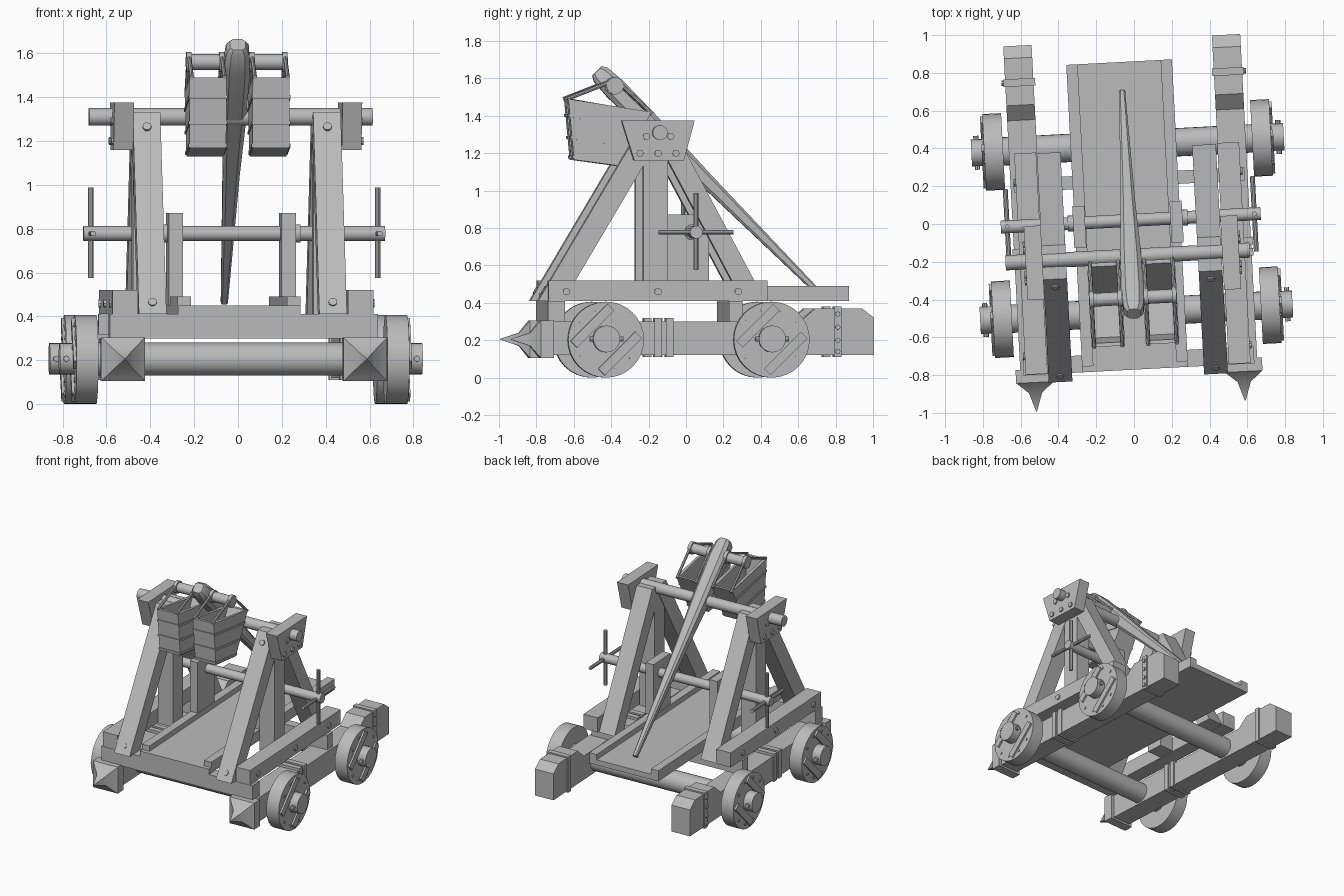
import bpy, bmesh, math
from mathutils import Vector, Matrix

old = bpy.data.objects.get("Cube")
if old:
    bpy.data.objects.remove(old)

wood = bpy.data.materials.new("plain grey")
wood.use_nodes = True
wood.diffuse_color = (0.5, 0.5, 0.5, 1)
wood.node_tree.nodes["Principled BSDF"].inputs["Base Color"].default_value = wood.diffuse_color

# The whole engine stands slightly turned
TURN = Matrix.Rotation(math.radians(3), 4, 'Z')
SIDES = {"right": -1, "left": 1}


def loft(name, rings):
    """Skin a list of equal point rings and cap both ends."""
    bm = bmesh.new()
    rows = [[bm.verts.new(TURN @ Vector(p)) for p in ring] for ring in rings]
    n = len(rows[0])
    for a, b in zip(rows, rows[1:]):
        for i in range(n):
            j = (i + 1) % n
            bm.faces.new((a[i], a[j], b[j], b[i]))
    bm.faces.new(rows[0][::-1])
    bm.faces.new(rows[-1])
    bmesh.ops.recalc_face_normals(bm, faces=bm.faces)
    mesh = bpy.data.meshes.new(name)
    bm.to_mesh(mesh)
    bm.free()
    mesh.materials.append(wood)
    mesh.shade_smooth()
    mesh.set_sharp_from_angle(angle=math.radians(32))
    obj = bpy.data.objects.new(name, mesh)
    bpy.context.collection.objects.link(obj)
    return obj


def prism(name, x, half, profile):
    """Extrude a side (y, z) profile across x."""
    return loft(name, [[(x + s * half, y, z) for y, z in profile] for s in (-1, 1)])


def box(name, x, half, y0, y1, z0, z1):
    return prism(name, x, half, [(y0, z0), (y1, z0), (y1, z1), (y0, z1)])


def rod(name, p, q, r, sides=16):
    p, q = Vector(p), Vector(q)
    rot = (q - p).to_track_quat('Z', 'Y')
    ring = [rot @ Vector((r * math.cos(math.tau * i / sides), r * math.sin(math.tau * i / sides), 0))
            for i in range(sides)]
    return loft(name, [[c + v for v in ring] for c in (p, q)])


def square(x, y, z, h):
    return [(x - h, y, z - h), (x + h, y, z - h), (x + h, y, z + h), (x - h, y, z + h)]


# Chassis beams with spikes, raised tails and straps
for side, s in SIDES.items():
    x = -0.014 + s * 0.553
    prism(side + "_chassis_beam", x, 0.075,
          [(-0.78, 0.12), (0.975, 0.12), (0.975, 0.32), (0.91, 0.37), (0.66, 0.37), (0.58, 0.30), (-0.78, 0.30)])
    loft(side + "_ram_spike", [square(x, y, 0.205, h) for y, h in
                               [(-0.74, 0.1), (-0.81, 0.1), (-0.865, 0.035), (-0.965, 0.002)]])
    for y, top in [(-0.18, 0.32), (-0.12, 0.32), (0.78, 0.38)]:
        box(side + "_beam_strap", x, 0.084, y - 0.02, y + 0.02, 0.11, top)
    for z in (0.14, 0.2, 0.27, 0.34):
        rod(side + "_strap_bolt", (x + s * 0.08, 0.78, z), (x + s * 0.095, 0.78, z), 0.014, 8)

# Wheels and axles
for end, y in [("front", -0.467), ("rear", 0.42)]:
    rod(end + "_axle", (-0.72, y, 0.205), (0.70, y, 0.205), 0.075, 24)
    for side, s in SIDES.items():
        x = -0.012 + s * 0.71
        label = end + "_" + side
        rod(label + "_wheel", (x - s * 0.05, y, 0.203), (x + s * 0.05, y, 0.203), 0.203, 32)
        rod(label + "_hub", (x, y, 0.207), (x + s * 0.118, y, 0.207), 0.072, 20)
        rod(label + "_hub_pin", (x + s * 0.09, y - 0.09, 0.207), (x + s * 0.09, y + 0.09, 0.207), 0.014, 8)
        # Slanted battens across the wheel planks
        for k in (-1, 1):
            corners = [(u, k * 0.105 + v) for u, v in [(-0.14, -0.025), (0.14, -0.025), (0.14, 0.025), (-0.14, 0.025)]]
            turned = [(y + (u - v) * 0.707, 0.203 + (u + v) * 0.707) for u, v in corners]
            prism(label + "_wheel_batten", x + s * 0.055, 0.008, turned)
        for i in range(10):
            a = math.tau * i / 10
            by, bz = y + 0.165 * math.cos(a), 0.203 + 0.165 * math.sin(a)
            rod(label + "_wheel_bolt", (x, by, bz), (x + s * 0.056, by, bz), 0.01, 6)

# Cross beams, deck and curbs
box("front_cross_beam", -0.014, 0.612, -0.77, -0.68, 0.30, 0.41)
box("rear_cross_beam", -0.014, 0.612, 0.20, 0.27, 0.30, 0.41)
box("deck", -0.034, 0.28, -0.77, 0.86, 0.41, 0.45)
for side, s in SIDES.items():
    box(side + "_deck_curb", -0.034 + s * 0.25, 0.03, -0.74, 0.86, 0.41, 0.49)

# Side rails and trestles
for side, s in SIDES.items():
    x = -0.018 + s * 0.538
    box(side + "_rail", x, 0.058, -0.767, 0.405, 0.41, 0.52)
    for y in (-0.67, -0.18, 0.25):
        rod(side + "_rail_bolt", (x, y, 0.46), (x + s * 0.068, y, 0.46), 0.02, 10)

    leg = -0.02 + s * 0.412
    prism(side + "_front_leg", leg, 0.063, [(-0.815, 0.41), (-0.68, 0.41), (-0.135, 1.33), (-0.27, 1.33)])
    prism(side + "_rear_leg", leg, 0.063, [(0.28, 0.41), (0.40, 0.41), (-0.09, 1.33), (-0.21, 1.33)])
    box(side + "_post", leg, 0.06, -0.25, -0.12, 0.41, 1.3)
    for y, z in [(-0.775, 0.46), (-0.305, 1.26)]:
        rod(side + "_leg_bolt", (leg, y + 0.03, z - 0.018), (leg, y - 0.014, z + 0.008), 0.02, 10)

    cap = -0.018 + s * 0.521
    prism(side + "_bearing_block", cap, 0.045, [(-0.305, 1.16), (-0.04, 1.16), (0.018, 1.375), (-0.373, 1.375)])
    for y, z in [(-0.24, 1.29), (-0.11, 1.29), (-0.275, 1.2), (-0.178, 1.2), (-0.082, 1.2)]:
        rod(side + "_block_bolt", (cap, y, z), (cap + s * 0.055, y, z), 0.019, 10)

# Pivot shaft and throwing arm
rod("pivot_shaft", (-0.69, -0.17, 1.31), (0.605, -0.17, 1.31), 0.04, 20)
AX = -0.026
arm = []
for y, h in [(-0.475, 0.035), (-0.455, 0.052), (-0.38, 0.06), (-0.15, 0.054), (0.1, 0.039), (0.7, 0.016)]:
    outline = [(-1, -0.6), (-0.6, -1), (0.6, -1), (1, -0.6), (1, 0.6), (0.6, 1), (-0.6, 1), (-1, 0.6)]
    arm.append([(AX + u * h, y + v * h * 0.707, 1.165 - y + v * h * 0.707) for u, v in outline])
loft("throwing_arm", arm)

# Twin weight buckets hung from the arm head
rod("bucket_shaft", (AX - 0.225, -0.39, 1.56), (AX + 0.225, -0.39, 1.56), 0.036, 16)


def bucket_shell(name, x, f0, f1, grow, wall):
    def ring(f, g):
        front, back = -0.61 - 0.03 * f - g, -0.35 + 0.155 * f + g
        zf, zb = 1.165 + 0.325 * f, 1.13 + 0.29 * f
        h = 0.084 + g
        return [(x - h, front, zf), (x + h, front, zf), (x + h, back, zb), (x - h, back, zb)]
    floor = 0.06 if wall else f0
    return loft(name, [ring(f0, grow), ring(f1, grow), ring(f1, grow - wall), ring(floor, grow - wall)])


for side, s in SIDES.items():
    x = AX + s * 0.144
    bucket_shell(side + "_bucket", x, 0, 1, 0, 0.02)
    for f in (0.02, 0.34, 0.70):
        low, high = f, f + 0.05
        # Raised planking bands, one plate on each face
        for k in (-1, 1):
            prism(side + "_bucket_band", x + k * 0.085, 0.004,
                  [(-0.61 - 0.03 * g, 1.165 + 0.325 * g) for g in (low, high)] +
                  [(-0.35 + 0.155 * g, 1.13 + 0.29 * g) for g in (high, low)])
        prism(side + "_bucket_band", x, 0.088,
              [(d - 0.03 * g, 1.165 + 0.325 * g) for g, d in
               [(low, -0.61), (low, -0.617), (high, -0.617), (high, -0.61)]])
    for k in (-1, 1):
        hx = x + k * 0.075
        rod(side + "_hanger_collar", (hx - 0.012, -0.39, 1.56), (hx + 0.012, -0.39, 1.56), 0.046, 14)
        rod(side + "_front_hanger", (hx, -0.39, 1.59), (hx, -0.645, 1.49), 0.01, 8)
        rod(side + "_rear_hanger", (hx, -0.37, 1.58), (hx, -0.19, 1.41), 0.01, 8)

# Winch with supports and crossed handles
WY, WZ = 0.02, 0.778
rod("winch_shaft", (-0.705, WY, WZ), (0.672, WY, WZ), 0.034, 18)
for side, s in SIDES.items():
    x = -0.032 + s * 0.258
    box(side + "_winch_support", x, 0.032, -0.11, 0.11, 0.45, 0.872)
    rod(side + "_winch_collar", (x + s * 0.03, WY, WZ), (x + s * 0.06, WY, WZ), 0.042, 18)
    hx = -0.016 + s * 0.655
    rod(side + "_upright_handle", (hx, WY, WZ - 0.203), (hx, WY, WZ + 0.21), 0.013, 10)
    rod(side + "_level_handle", (hx, WY - 0.2, WZ), (hx, WY + 0.2, WZ), 0.013, 10)
